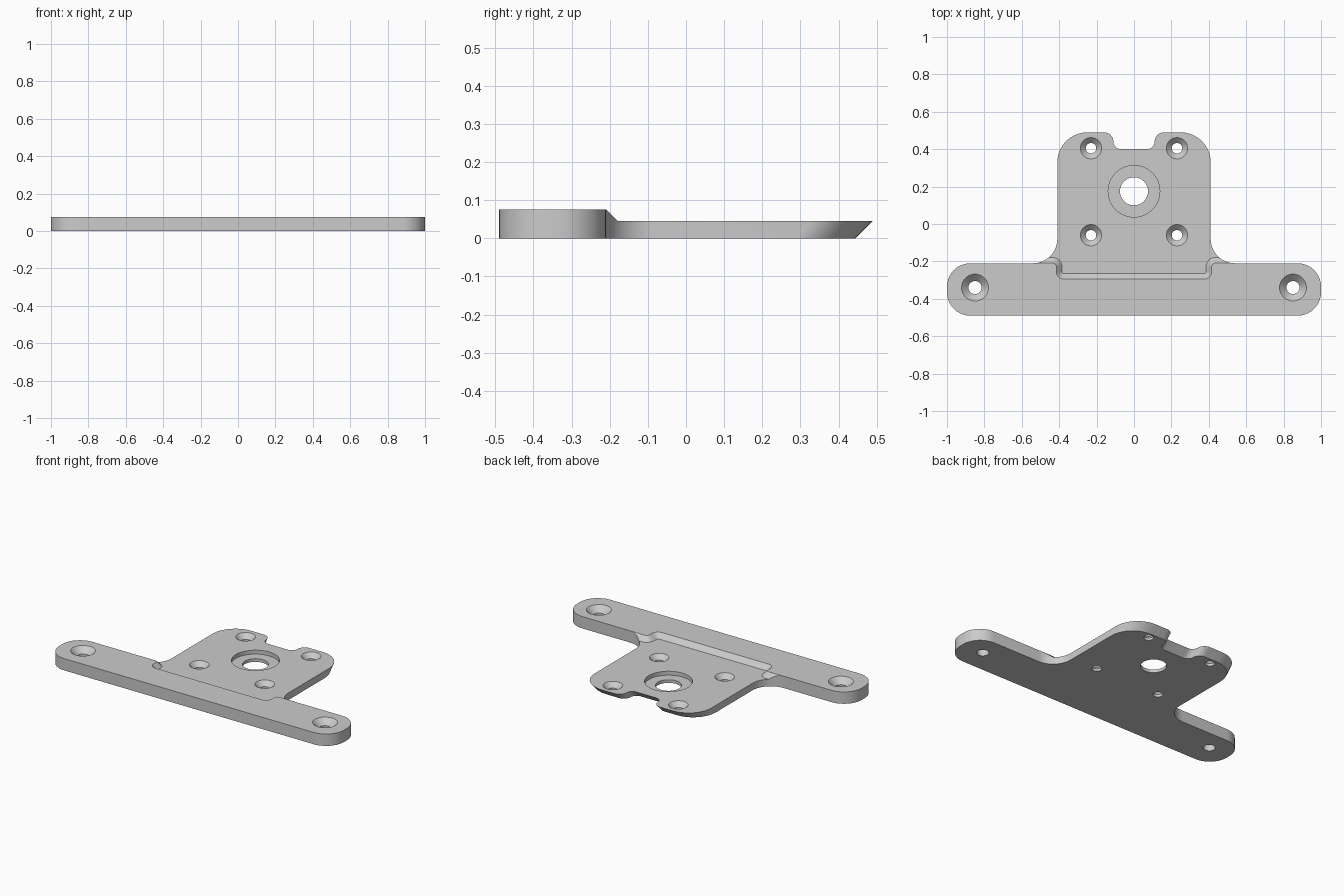
import bpy, bmesh, math
from mathutils import Vector

cube = bpy.data.objects.get("Cube")
if cube:
    bpy.data.objects.remove(cube, do_unlink=True)

TOP, PAD = 0.075, 0.045      # bar height, pad height

grey = bpy.data.materials.new("plain_grey")
grey.use_nodes = True
colour = (0.6, 0.6, 0.6, 1)
grey.diffuse_color = colour
grey.node_tree.nodes["Principled BSDF"].inputs["Base Color"].default_value = colour


def rounded(corners, steps=10):
    """Polygon from (x, y, radius) corners, each rounded with an arc."""
    pts = []
    for i, (x, y, r) in enumerate(corners):
        c = Vector((x, y))
        if r == 0:
            pts.append(c)
            continue
        a = (Vector(corners[i - 1][:2]) - c).normalized()
        b = (Vector(corners[(i + 1) % len(corners)][:2]) - c).normalized()
        half = a.angle(b) / 2
        start, centre = c + a * r / math.tan(half), c + (a + b).normalized() * r / math.sin(half)
        turn = (start - centre).angle_signed(c + b * r / math.tan(half) - centre)
        for k in range(steps + 1):
            t = -turn * k / steps
            v = start - centre
            pts.append(centre + Vector((v.x * math.cos(t) - v.y * math.sin(t),
                                        v.x * math.sin(t) + v.y * math.cos(t))))
    return pts


def mirrored(half):
    return half + [(-x, y, r) for x, y, r in reversed(half)]


def loft(name, layers):
    """Solid through a stack of (points, z) rings with equal point counts."""
    bm = bmesh.new()
    rings = [[bm.verts.new((p[0], p[1], z)) for p in pts] for pts, z in layers]
    n = len(rings[0])
    for lo, hi in zip(rings, rings[1:]):
        for i in range(n):
            j = (i + 1) % n
            bm.faces.new((lo[i], lo[j], hi[j], hi[i]))
    bm.faces.new(rings[0][::-1])
    bm.faces.new(rings[-1])
    bmesh.ops.recalc_face_normals(bm, faces=bm.faces[:])
    mesh = bpy.data.meshes.new(name)
    bm.to_mesh(mesh)
    bm.free()
    mesh.materials.append(grey)
    obj = bpy.data.objects.new(name, mesh)
    bpy.context.collection.objects.link(obj)
    return obj


def hole(x, y, profile):
    """Round cutter from (radius, z) steps."""
    def circle(r):
        return [(x + r * math.cos(math.tau * i / 48), y + r * math.sin(math.tau * i / 48))
                for i in range(48)]
    return loft("hole_cutter", [(circle(r), z) for r, z in profile])


def countersink(x, y, top, outer, inner):
    depth = outer - inner
    return hole(x, y, [(inner, -0.05), (inner, top - depth), (outer, top), (outer + 0.01, top + 0.01)])


# Plate outline: wide bar, filleted pad and rear notch
outline = rounded(mirrored([
    (1, -0.49, 0.125), (1, -0.21, 0.125), (0.41, -0.21, 0.13),
    (0.41, 0.49, 0.16), (0.11, 0.49, 0.05), (0.11, 0.40, 0.04)]))


# Rear edge leans outward at 45 degrees
def lean(z):
    return [(p.x, p.y + (z - PAD if p.y > 0.3 else 0)) for p in outline]


plate = loft("mounting_plate", [(lean(0), 0), (lean(TOP), TOP)])


# Sunken pad with sloping border
def recess(d):
    return rounded(mirrored([
        (0.385 + d, -0.265 - d, 0.01 + d), (0.385 + d, -0.179 - d, 0.05 - d),
        (0.6, -0.179 - d, 0), (0.6, 0.7, 0)]))


cutters = [loft("recess_cutter", [(recess(0), PAD), (recess(0.04), PAD + 0.04)])]

# Screw holes and stepped centre bore
for side in (-1, 1):
    cutters.append(countersink(side * 0.85, -0.34, TOP, 0.072, 0.035))
    for y in (-0.06, 0.405):
        cutters.append(countersink(side * 0.23, y, PAD, 0.057, 0.028))
cutters.append(hole(0, 0.175, [(0.075, -0.05), (0.075, 0.02), (0.138, 0.02), (0.138, 0.1)]))

bpy.ops.object.select_all(action='DESELECT')
plate.select_set(True)
bpy.context.view_layer.objects.active = plate
for cutter in cutters:
    cutter.hide_render = True
    mod = plate.modifiers.new("cut", 'BOOLEAN')
    mod.operation = 'DIFFERENCE'
    mod.solver = 'EXACT'
    mod.object = cutter
    bpy.ops.object.modifier_apply(modifier=mod.name)
    bpy.data.objects.remove(cutter, do_unlink=True)

bpy.ops.object.shade_smooth_by_angle(angle=math.radians(30))
